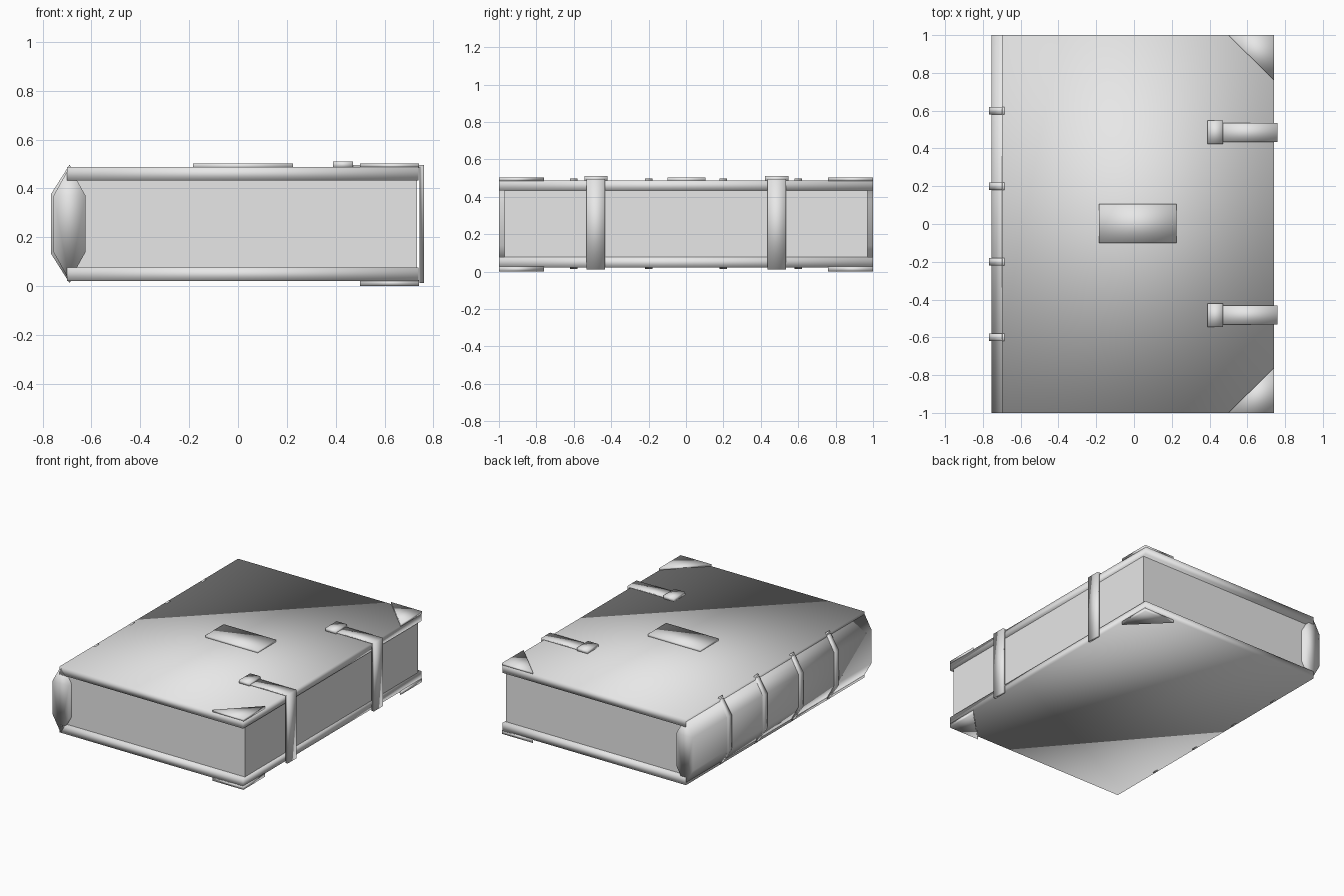
import bpy, bmesh, math
from mathutils import Matrix, Vector

if "Cube" in bpy.data.objects:
    bpy.data.objects.remove(bpy.data.objects["Cube"])

grey = bpy.data.materials.new("light_grey")
grey.diffuse_color = (0.8, 0.8, 0.8, 1)
grey.use_nodes = True
grey.node_tree.nodes["Principled BSDF"].inputs["Base Color"].default_value = grey.diffuse_color


def finish(bm, name, smooth=True):
    bmesh.ops.recalc_face_normals(bm, faces=bm.faces)
    for f in bm.faces:
        f.smooth = smooth
    me = bpy.data.meshes.new(name)
    bm.to_mesh(me)
    bm.free()
    me.materials.append(grey)
    ob = bpy.data.objects.new(name, me)
    bpy.context.collection.objects.link(ob)
    return ob


def box(name, x, y, z, smooth=True):
    bm = bmesh.new()
    size = Vector((x[1] - x[0], y[1] - y[0], z[1] - z[0]))
    mid = Vector((x[0] + x[1], y[0] + y[1], z[0] + z[1])) / 2
    bmesh.ops.create_cube(bm, size=1, matrix=Matrix.Translation(mid) @ Matrix.Diagonal(size).to_4x4())
    return finish(bm, name, smooth)


def prism(name, points, offset):
    bm = bmesh.new()
    face = bm.faces.new([bm.verts.new(p) for p in points])
    new = bmesh.ops.extrude_face_region(bm, geom=[face])["geom"]
    verts = [v for v in new if isinstance(v, bmesh.types.BMVert)]
    bmesh.ops.translate(bm, verts=verts, vec=offset)
    return finish(bm, name)


def hexagon(name, rx, rz, y0, y1):
    # six-sided bar along y with a point at top and bottom
    pts = [(-0.69 + rx * math.sin(math.radians(60 * i)), y0,
            0.255 + rz * math.cos(math.radians(60 * i))) for i in range(6)]
    return prism(name, pts, (0, y1 - y0, 0))


# Covers and page block
box("bottom_cover", (-0.70, 0.74), (-1, 1), (0.022, 0.077))
box("top_cover", (-0.70, 0.74), (-1, 1), (0.433, 0.488))
box("pages", (-0.66, 0.733), (-0.97, 0.97), (0.07, 0.44), smooth=False)

# Spine with four raised bands
hexagon("spine", 0.075, 0.233, -1, 1)
for y in (-0.6, -0.2, 0.2, 0.6):
    hexagon("spine_band", 0.0885, 0.242, y - 0.02, y + 0.02)

# Title plate
box("title_plate", (-0.185, 0.225), (-0.10, 0.105), (0.482, 0.503))

# Triangular corner guards, top and bottom of the fore edge
for s in (-1, 1):
    for name, z0, z1 in (("top_corner", 0.484, 0.502), ("bottom_corner", 0.0, 0.026)):
        prism(name, [(0.5, s, z0), (0.742, s, z0), (0.742, s * 0.76, z0)], (0, 0, z1 - z0))

# Clasps: an L-shaped strap around the fore edge plus a catch
for y in (-0.482, 0.485):
    profile = [(0.44, 0.486), (0.743, 0.486), (0.743, 0.012), (0.761, 0.012), (0.761, 0.496), (0.44, 0.496)]
    prism("clasp_strap", [(x, y - 0.05, z) for x, z in profile], (0, 0.10, 0))
    box("clasp_catch", (0.39, 0.472), (y - 0.062, y + 0.062), (0.484, 0.51))
